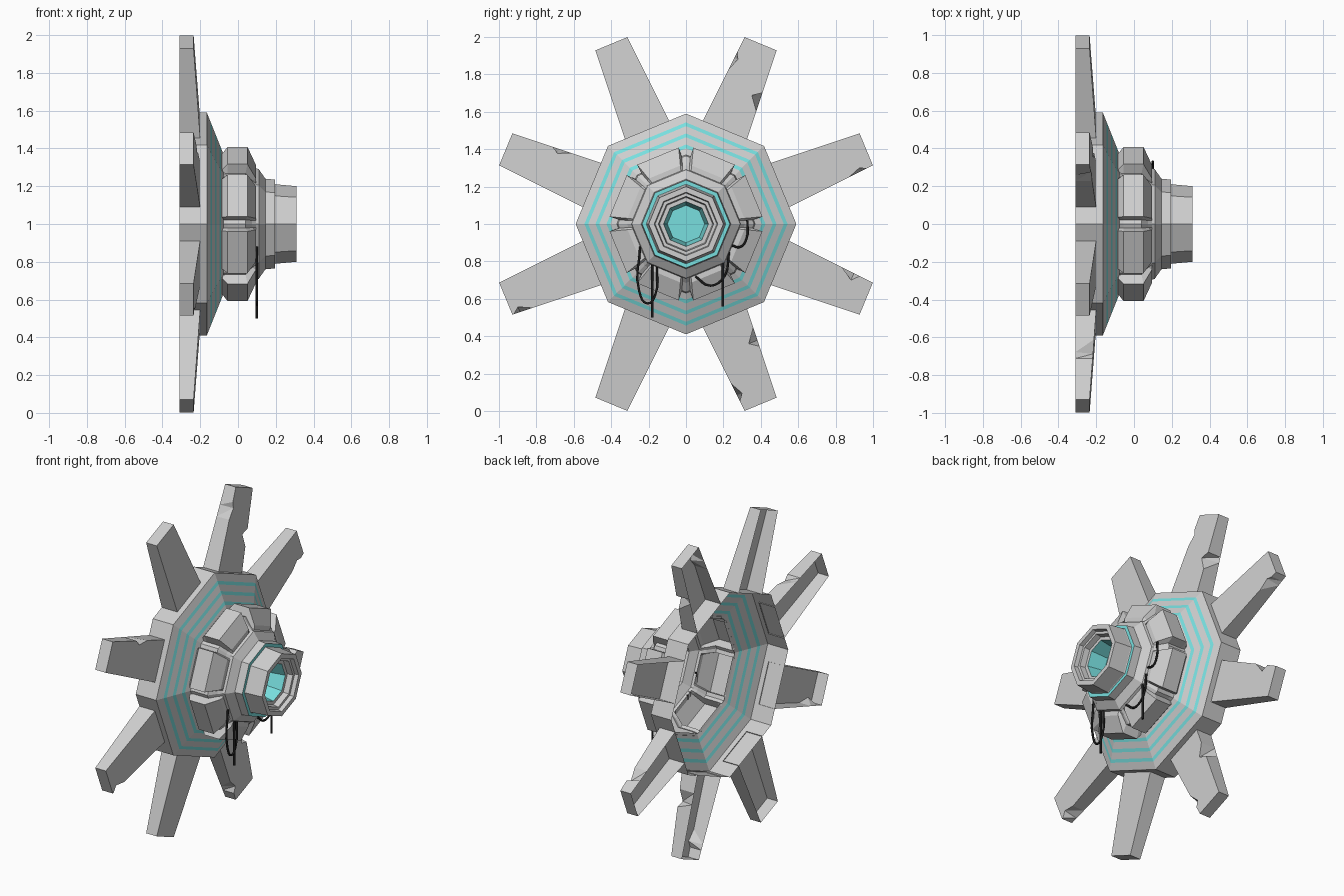
import bpy, bmesh, math
from mathutils import Vector

if "Cube" in bpy.data.objects:
    bpy.data.objects.remove(bpy.data.objects["Cube"])


def material(name, rgb):
    m = bpy.data.materials.new(name)
    m.diffuse_color = (*rgb, 1)
    m.use_nodes = True
    m.node_tree.nodes["Principled BSDF"].inputs["Base Color"].default_value = m.diffuse_color
    return m


GREY = material("light grey", (0.62, 0.62, 0.62))
TEAL = material("teal glow", (0.19, 0.74, 0.74))
BLACK = material("cable black", (0.01, 0.01, 0.01))
H = math.radians(22.5)


def pt(x, r, a):
    # all parts turn around the x axis through z = 1
    return Vector((x, r * math.cos(a), 1 + r * math.sin(a)))


def finish(name, bm):
    bmesh.ops.remove_doubles(bm, verts=bm.verts[:], dist=1e-5)
    bmesh.ops.recalc_face_normals(bm, faces=bm.faces[:])
    me = bpy.data.meshes.new(name)
    bm.to_mesh(me)
    bm.free()
    me.materials.append(GREY)
    me.materials.append(TEAL)
    ob = bpy.data.objects.new(name, me)
    bpy.context.collection.objects.link(ob)
    return ob


def loft(bm, columns, teal=(), cap=False):
    # columns: rows of points going round the axis, closed into a loop
    vs = [[bm.verts.new(p) for p in col] for col in columns]
    n = len(vs)
    for i in range(n):
        a, b = vs[i], vs[(i + 1) % n]
        for j in range(len(a) - 1):
            f = bm.faces.new((a[j], a[j + 1], b[j + 1], b[j]))
            f.material_index = int(j in teal)
    if cap:
        bm.faces.new([c[-1] for c in vs]).material_index = 1


def octagon_part(name, profile, teal=(), cap=False):
    bm = bmesh.new()
    loft(bm, [[pt(x, r, 2 * H * k) for x, r in profile] for k in range(8)], teal, cap)
    return finish(name, bm)


# Open-backed disc with three teal stripes on its conical face
def cone(r):
    return (-0.165 + (0.59 - r) * 0.4, r)


radii = [0.59, 0.543, 0.523, 0.484, 0.464, 0.425, 0.405, 0.37]
octagon_part("striped_disc", [(-0.31, 0.59)] + [cone(r) for r in radii], teal=(2, 4, 6))

# Ring of eight raised blocks with grooves at the octagon corners
OUTER = [(-0.08, 0.37), (-0.085, 0.385), (-0.055, 0.425), (0.05, 0.425), (0.095, 0.325), (0.095, 0.295)]
GROOVE = [(-0.08, 0.37), (-0.085, 0.37), (-0.055, 0.365), (0.04, 0.365), (0.075, 0.315), (0.095, 0.295)]
bm = bmesh.new()
cols = []
for k in range(8):
    for deg, prof in ((-5.5, OUTER), (-3.5, GROOVE), (0, GROOVE), (3.5, GROOVE), (5.5, OUTER)):
        d = math.radians(deg)
        s = math.cos(H) / math.cos(H - abs(d))
        cols.append([pt(x, r * s, 2 * H * k + d) for x, r in prof])
loft(bm, cols)
finish("block_ring", bm)

# Stepped hub, teal collar line and nozzle with a teal bore
octagon_part("hub_nozzle", [
    (0.095, 0.295), (0.11, 0.29), (0.145, 0.24), (0.195, 0.235), (0.195, 0.213), (0.2, 0.21),
    (0.31, 0.2), (0.31, 0.17), (0.285, 0.165), (0.285, 0.148), (0.25, 0.142), (0.25, 0.12),
    (0.14, 0.1)], teal=(3, 11), cap=True)

# Blades: open-backed tapered boxes; chips are (radius, side, depth)
R0, R1 = 0.54, 1.043
CHIPS = {0: [(0.97, -1, 0.02)],
         1: [(0.77, -1, 0.05), (0.92, 1, 0.02)],
         3: [(0.78, -1, 0.025)],
         6: [(0.72, 1, 0.05), (0.95, -1, 0.03)],
         4: [(1.0, 1, 0.03)],
         7: [(0.93, 1, 0.04)]}


def blade(k):
    ang = H + 2 * H * k
    rad = Vector((0, math.cos(ang), math.sin(ang)))
    tan = Vector((0, -math.sin(ang), math.cos(ang)))

    def at(r, side, front, inset=0.0):
        t = (r - R0) / (R1 - R0)
        w = 0.128 + (0.0925 - 0.128) * t - inset
        x = -0.2 - 0.035 * t if front else -0.31
        return Vector((x, 0, 1)) + rad * r + tan * side * w

    bm = bmesh.new()
    outline = []
    for side in (-1, 1):
        pts = [(R0, 0), (R1, 0)]
        for r, s, depth in CHIPS.get(k, []):
            if s == side:
                pts += [(r - 0.07, 0), (r, depth), (min(r + 0.035, R1 - 0.004), 0)]
        pts.sort()
        if side == 1:
            pts.reverse()
        outline += [(r, side, d) for r, d in pts]
    front = [bm.verts.new(at(r, s, True, d)) for r, s, d in outline]
    back = [bm.verts.new(at(r, s, False)) for r, s, d in outline]
    bm.faces.new(front)
    for i in range(len(front) - 1):
        quad = (front[i], front[i + 1], back[i + 1], back[i])
        if outline[i][2] or outline[i + 1][2]:
            bm.faces.new((quad[0], quad[1], quad[2]))
            bm.faces.new((quad[0], quad[2], quad[3]))
        else:
            bm.faces.new(quad)
    finish(f"blade_{k + 1}", bm)


for k in range(8):
    blade(k)


# Loose hanging cables, given as (y, z) points at x = 0.1
def cable(name, pts):
    cu = bpy.data.curves.new(name, "CURVE")
    cu.dimensions = "3D"
    cu.bevel_depth = 0.007
    cu.bevel_resolution = 1
    cu.resolution_u = 4
    cu.use_fill_caps = True
    sp = cu.splines.new("BEZIER")
    sp.bezier_points.add(len(pts) - 1)
    for b, (y, z) in zip(sp.bezier_points, pts):
        b.co = (0.1, y, z)
        b.handle_left_type = b.handle_right_type = "AUTO"
    cu.materials.append(BLACK)
    bpy.context.collection.objects.link(bpy.data.objects.new(name, cu))


cable("cable_loop_left", [(-0.245, 0.88), (-0.25, 0.64), (-0.205, 0.575), (-0.165, 0.62), (-0.155, 0.77)])
cable("cable_end_left", [(-0.18, 0.78), (-0.18, 0.50)])
cable("cable_loop_right", [(0.05, 0.72), (0.13, 0.67), (0.205, 0.72), (0.23, 0.85)])
cable("cable_end_right", [(0.197, 0.80), (0.197, 0.56)])
cable("cable_loop_side", [(0.245, 0.885), (0.29, 0.877), (0.325, 0.925), (0.328, 1.02)])
